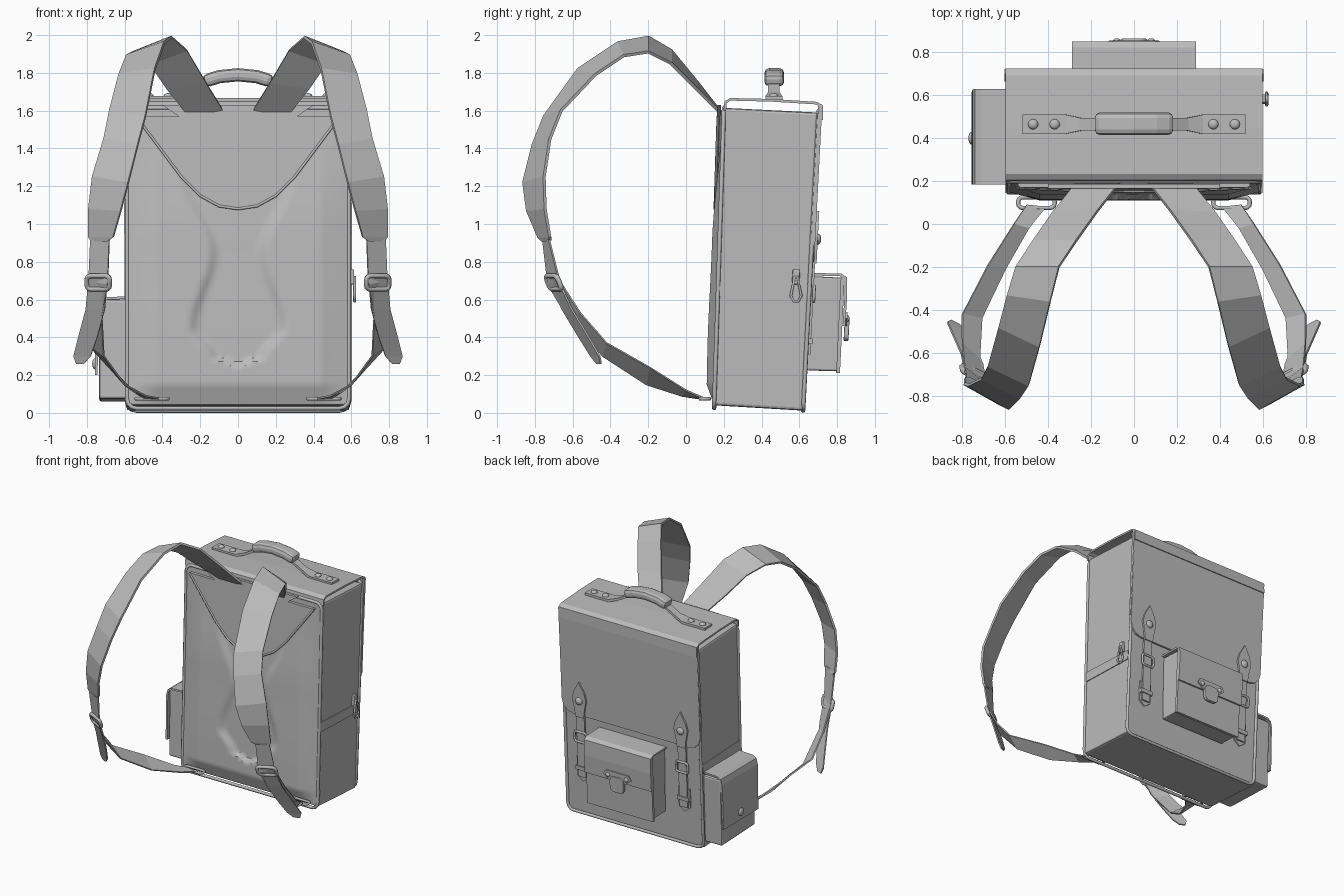
import bpy, bmesh, math
from mathutils import Vector

if "Cube" in bpy.data.objects:
    bpy.data.objects.remove(bpy.data.objects["Cube"])

grey = bpy.data.materials.new("plain grey")
grey.use_nodes = True
grey.diffuse_color = (0.5, 0.5, 0.5, 1)
grey.node_tree.nodes["Principled BSDF"].inputs["Base Color"].default_value = (0.5, 0.5, 0.5, 1)

FRONT, BACK = (0.148, 0.033), (0.62, 0.052)    # sloped planes: y = a + b * z


def on(plane, z):
    return plane[0] + plane[1] * z


def finish(name, bm, bevel=0, smooth=False):
    bmesh.ops.recalc_face_normals(bm, faces=bm.faces)
    me = bpy.data.meshes.new(name)
    bm.to_mesh(me)
    bm.free()
    me.materials.append(grey)
    ob = bpy.data.objects.new(name, me)
    bpy.context.collection.objects.link(ob)
    if bevel:
        m = ob.modifiers.new("bevel", "BEVEL")
        m.width, m.segments, m.limit_method = bevel, 2, "ANGLE"
    if smooth:
        bpy.ops.object.select_all(action="DESELECT")
        ob.select_set(True)
        bpy.context.view_layer.objects.active = ob
        bpy.ops.object.shade_smooth_by_angle(angle=math.radians(35))
    return ob


def prism(name, base, shift, bevel=0):
    """Extrude a 3D outline; shift is a vector."""
    bm = bmesh.new()
    f = bm.faces.new([bm.verts.new(p) for p in base])
    new = bmesh.ops.extrude_face_region(bm, geom=[f])["geom"]
    bmesh.ops.translate(bm, vec=shift, verts=[v for v in new if isinstance(v, bmesh.types.BMVert)])
    return finish(name, bm, bevel)


def block(name, yz, x0, x1, bevel=0):
    return prism(name, [(x0, y, z) for y, z in yz], (x1 - x0, 0, 0), bevel)


def plate(name, xz, plane, t, lift=0, bevel=0):
    return prism(name, [(x, on(plane, z) + lift, z) for x, z in xz], (0, t, 0), bevel)


def rect(cx, cz, w, h):
    return [(cx - w / 2, cz - h / 2), (cx + w / 2, cz - h / 2), (cx + w / 2, cz + h / 2), (cx - w / 2, cz + h / 2)]


def ribbon(name, a, b, t, bevel=0):
    """Strip between two edge paths, given thickness."""
    bm = bmesh.new()
    va, vb = [bm.verts.new(p) for p in a], [bm.verts.new(p) for p in b]
    for i in range(len(a) - 1):
        bm.faces.new((va[i], va[i + 1], vb[i + 1], vb[i]))
    ob = finish(name, bm)
    m = ob.modifiers.new("thickness", "SOLIDIFY")
    m.thickness, m.offset = t, 0
    if bevel:
        m = ob.modifiers.new("bevel", "BEVEL")
        m.width, m.segments = bevel, 2
    return ob


def tube(name, pts, r, closed=True):
    cu = bpy.data.curves.new(name, "CURVE")
    cu.dimensions, cu.bevel_depth, cu.bevel_resolution = "3D", r, 1
    s = cu.splines.new("POLY")
    s.points.add(len(pts) - 1)
    for p, q in zip(s.points, pts):
        p.co = (*q, 1)
    s.use_cyclic_u = closed
    cu.materials.append(grey)
    ob = bpy.data.objects.new(name, cu)
    bpy.context.collection.objects.link(ob)


def stud(name, loc, axis, r=0.025, h=0.015):
    bm = bmesh.new()
    bmesh.ops.create_uvsphere(bm, u_segments=12, v_segments=8, radius=1)
    for v in bm.verts:
        v.co = (v.co.x * r, v.co.y * r, v.co.z * h)
    rot = Vector((0, 0, 1)).rotation_difference(Vector(axis)).to_matrix()
    bmesh.ops.rotate(bm, matrix=rot, verts=bm.verts)
    bmesh.ops.translate(bm, vec=loc, verts=bm.verts)
    finish(name, bm, smooth=True)


def rounded(hw, z0, z1, r):
    """Rounded rectangle outline in x and z."""
    pts = []
    for sx, zc, a0 in ((1, z1 - r, 0), (-1, z1 - r, 90), (-1, z0 + r, 180), (1, z0 + r, 270)):
        for k in range(4):
            a = math.radians(a0 + 30 * k)
            pts.append((sx * (hw - r) + r * math.cos(a), zc + r * math.sin(a)))
    return pts


def lerp(table, z):
    for (z0, v0), (z1, v1) in zip(table, table[1:]):
        if z <= z1:
            t = max(0, (z - z0) / (z1 - z0))
            return v0 + (v1 - v0) * t * t * (3 - 2 * t)
    return table[-1][1]


# Main bag with piping round its front and rear rims
block("bag_body", [(0.15, 0.04), (0.62, 0.012), (0.70, 1.59), (0.2, 1.615)], -0.59, 0.59, 0.015)
for nm, plane, z0, z1 in (("front_piping", FRONT, 0.025, 1.615), ("rear_piping", BACK, 0.012, 1.6)):
    tube(nm, [(x, on(plane, z), z) for x, z in rounded(0.588, z0, z1, 0.05)], 0.012)

# Lid sheet over the top and its rear fall
lid = [(0.205, 1.60), (0.21, 1.645), (0.235, 1.66), (0.45, 1.655), (0.69, 1.64), (0.718, 1.625), (0.718, 1.55)]
ribbon("lid_top", [(-0.6, y, z) for y, z in lid], [(0.6, y, z) for y, z in lid], 0.014)
fall = [p for p in rounded(0.6, 0.8, 1.7, 0.1) if p[1] < 1.2] + [(0.6, 1.56), (-0.6, 1.56)]
plate("lid_fall", fall, BACK, 0.014, 0.003)
for s in (-1, 1):
    block("lid_side", [(0.665, 0.95), (0.68, 0.95), (0.722, 1.62), (0.70, 1.63)], s * 0.59, s * 0.603)


# Moulded back pad with an hourglass channel
def pad_height(x, z):
    ax = abs(x)
    edge = min(1, (0.58 - ax) / 0.14) * min(1, (z - 0.05) / 0.1)
    full = lerp([(0, 0.038), (0.4, 0.042), (0.9, 0.036), (1.58, 0.004)], z)
    half = lerp([(0.25, 0.0), (0.3, 0.13), (0.45, 0.235), (0.85, 0.13), (1.25, 0.28)], z)
    dip = min(1, max(0, (half - ax) / 0.05 + 0.5)) if z > 0.25 else 0
    return full * max(0, edge) * (1 - 0.65 * dip)


bm = bmesh.new()
NX, NZ = 58, 76
rows = []
for j in range(NZ + 1):
    z = 0.05 + 1.53 * j / NZ
    xs = [-0.58 + 1.16 * i / NX for i in range(NX + 1)]
    rows.append([bm.verts.new((x, on(FRONT, z) - 0.004 - pad_height(x, z), z)) for x in xs])
for r0, r1 in zip(rows, rows[1:]):
    for i in range(NX):
        bm.faces.new((r0[i], r0[i + 1], r1[i + 1], r1[i]))
finish("back_pad", bm, smooth=True)

# Yoke panel, its lower piping, and the slot where the straps leave
half = [(0.54, 1.57), (0.42, 1.41), (0.3, 1.25), (0.2, 1.15), (0.1, 1.095)]
vee = half + [(0, 1.08)] + [(-x, z) for x, z in reversed(half)]
plate("yoke_panel", vee, FRONT, 0.03, -0.03)
tube("yoke_piping", [(x, on(FRONT, z) - 0.03, z) for x, z in vee], 0.008, False)
plate("strap_slot", [(-0.4, 1.63), (-0.3, 1.56), (0.3, 1.56), (0.4, 1.63)], FRONT, 0.02, -0.036)

# Carry handle
for s in (-1, 1):
    arm = [(0.52, 1.668), (0.32, 1.668), (0.25, 1.69), (0.16, 1.74)]
    w = [0.045, 0.045, 0.03, 0.03]
    ribbon("handle_arm", [(s * x, 0.465 - k, z) for (x, z), k in zip(arm, w)],
           [(s * x, 0.465 + k, z) for (x, z), k in zip(arm, w)], 0.018)
    for x in (0.37, 0.47):
        stud("handle_rivet", (s * x, 0.465, 1.677), (0, 0, 1), 0.024, 0.016)
arc = [(-0.18, 1.755), (-0.1, 1.78), (0, 1.79), (0.1, 1.78), (0.18, 1.755)]
ribbon("handle_grip", [(x, 0.415, z) for x, z in arc], [(x, 0.52, z) for x, z in arc], 0.07, 0.025)

# Shoulder straps, lower webbing, tails, buckles and anchor loops
pad_in = [(0.06, 0.2, 1.57), (0.17, 0.06, 1.75), (0.27, -0.08, 1.92), (0.35, -0.2, 1.99), (0.39, -0.36, 1.96),
          (0.44, -0.57, 1.82), (0.49, -0.75, 1.57), (0.53, -0.81, 1.42), (0.58, -0.86, 1.22), (0.62, -0.84, 1.07),
          (0.66, -0.78, 0.93), (0.69, -0.76, 0.91)]
pad_out = [(0.26, 0.2, 1.57), (0.38, 0.05, 1.72), (0.47, -0.08, 1.85), (0.55, -0.2, 1.91), (0.59, -0.33, 1.89),
           (0.63, -0.48, 1.79), (0.68, -0.66, 1.6), (0.71, -0.72, 1.45), (0.77, -0.75, 1.25), (0.79, -0.745, 1.08),
           (0.79, -0.72, 0.93), (0.77, -0.72, 0.91)]
web_in = [(0.68, -0.76, 0.94), (0.69, -0.73, 0.68), (0.72, -0.63, 0.51), (0.71, -0.44, 0.3), (0.6, -0.21, 0.15),
          (0.49, -0.02, 0.09), (0.41, 0.08, 0.075)]
web_out = [(0.78, -0.73, 0.94), (0.79, -0.67, 0.7), (0.8, -0.56, 0.53), (0.8, -0.42, 0.37), (0.68, -0.19, 0.24),
           (0.56, 0.0, 0.12), (0.5, 0.09, 0.08)]
tail = [(0.74, -0.71, 0.72), (0.755, -0.63, 0.55), (0.795, -0.54, 0.4), (0.825, -0.48, 0.3), (0.835, -0.46, 0.26)]
for s, side in ((1, "left"), (-1, "right")):
    def flip(pts):
        return [(s * x, y, z) for x, y, z in pts]
    ribbon(side + "_shoulder_strap", flip(pad_in), flip(pad_out), 0.016)
    ribbon(side + "_lower_webbing", flip(web_in), flip(web_out), 0.01)
    wide = [0.05, 0.05, 0.05, 0.045, 0.02]
    ribbon(side + "_strap_tail", flip([(x - w, y - w / 2, z) for (x, y, z), w in zip(tail, wide)]),
           flip([(x + w, y + w / 2, z) for (x, y, z), w in zip(tail, wide)]), 0.01)
    frame = [(0.74 + x, -0.70 + x * 0.5 - (z - 0.69) * 0.4, z) for x, z in rounded(0.06, 0.655, 0.725, 0.02)]
    tube(side + "_strap_buckle", flip(frame), 0.014)
    loop = [(0.455 + x, 0.1 + z, 0.075) for x, z in rounded(0.085, -0.025, 0.025, 0.02)]
    tube(side + "_anchor_loop", flip(loop), 0.01)
    # Closing straps on the rear
    cx = s * 0.44
    tip = [(-0.035, 0.79), (0.035, 0.79), (0.045, 0.86), (0.06, 0.93), (0.045, 0.99), (0, 1.07),
           (-0.045, 0.99), (-0.06, 0.93), (-0.045, 0.86)]
    plate(side + "_closure_tab", [(cx + x, z) for x, z in tip], BACK, 0.014, 0.016)
    plate(side + "_closure_belt", rect(cx, 0.56, 0.07, 0.5), BACK, 0.014, 0.008)
    plate(side + "_closure_tip", [(cx - 0.05, 0.46), (cx - 0.05, 0.31), (cx, 0.27), (cx + 0.05, 0.31),
                                  (cx + 0.05, 0.46)], BACK, 0.01, 0)
    plate(side + "_closure_loop", rect(cx, 0.38, 0.1, 0.03), BACK, 0.022, 0.008)
    tube(side + "_closure_buckle", [(cx + x, on(BACK, z) + 0.025, z) for x, z in rounded(0.05, 0.59, 0.67, 0.015)], 0.009)
    stud(side + "_closure_stud", (cx, on(BACK, 0.92) + 0.03, 0.92), (0, 1, 0), 0.03, 0.018)
    # Side band
    block(side + "_side_band", [(0.17, 0.62), (0.64, 0.605), (0.645, 0.675), (0.172, 0.695)], s * 0.588, s * 0.596)

# Zip pull
block("zip_slider", [(0.56, 0.68), (0.6, 0.68), (0.605, 0.76), (0.565, 0.76)], 0.59, 0.615, 0.006)
tube("zip_pull", [(0.618, y, z) for y, z in ((0.575, 0.72), (0.555, 0.62), (0.57, 0.59), (0.595, 0.59), (0.61, 0.62),
                                             (0.59, 0.72))], 0.008)

# Rear pocket with folded lid and clasp
block("rear_pocket", [(0.64, 0.225), (0.81, 0.22), (0.835, 0.715), (0.65, 0.725)], -0.275, 0.275, 0.01)
block("rear_pocket_rim", [(0.795, 0.21), (0.815, 0.21), (0.84, 0.72), (0.82, 0.72)], -0.285, 0.285)
fold = [(0.65, 0.735), (0.82, 0.73), (0.845, 0.715), (0.845, 0.6), (0.836, 0.46)]
ribbon("rear_pocket_lid", [(-0.29, y, z) for y, z in fold], [(0.29, y, z) for y, z in fold], 0.014)
CLASP = (0.815, 0.05)
plate("clasp_plate", [(-0.07, 0.46), (0.07, 0.46), (0.12, 0.5), (0.1, 0.535), (-0.1, 0.535), (-0.12, 0.5)], CLASP, 0.014)
plate("clasp_tongue", rounded(0.06, 0.38, 0.5, 0.035), CLASP, 0.026, 0, 0.005)
for x in (-0.08, 0.08):
    stud("clasp_rivet", (x, on(CLASP, 0.5) + 0.014, 0.5), (0, 1, 0), 0.018, 0.012)

# Side pocket with lid and stud
block("side_pocket", [(0.19, 0.075), (0.605, 0.06), (0.625, 0.585), (0.2, 0.6)], -0.735, -0.585, 0.012)
lid = [(-0.59, 0.61), (-0.71, 0.605), (-0.735, 0.59), (-0.745, 0.55), (-0.748, 0.4), (-0.75, 0.2)]
ribbon("side_pocket_lid", [(x, 0.185, z) for x, z in lid], [(x, 0.63 - (0.61 - z) * 0.04, z) for x, z in lid], 0.014)
stud("side_pocket_stud", (-0.757, 0.4, 0.26), (1, 0, 0), 0.03, 0.015)
